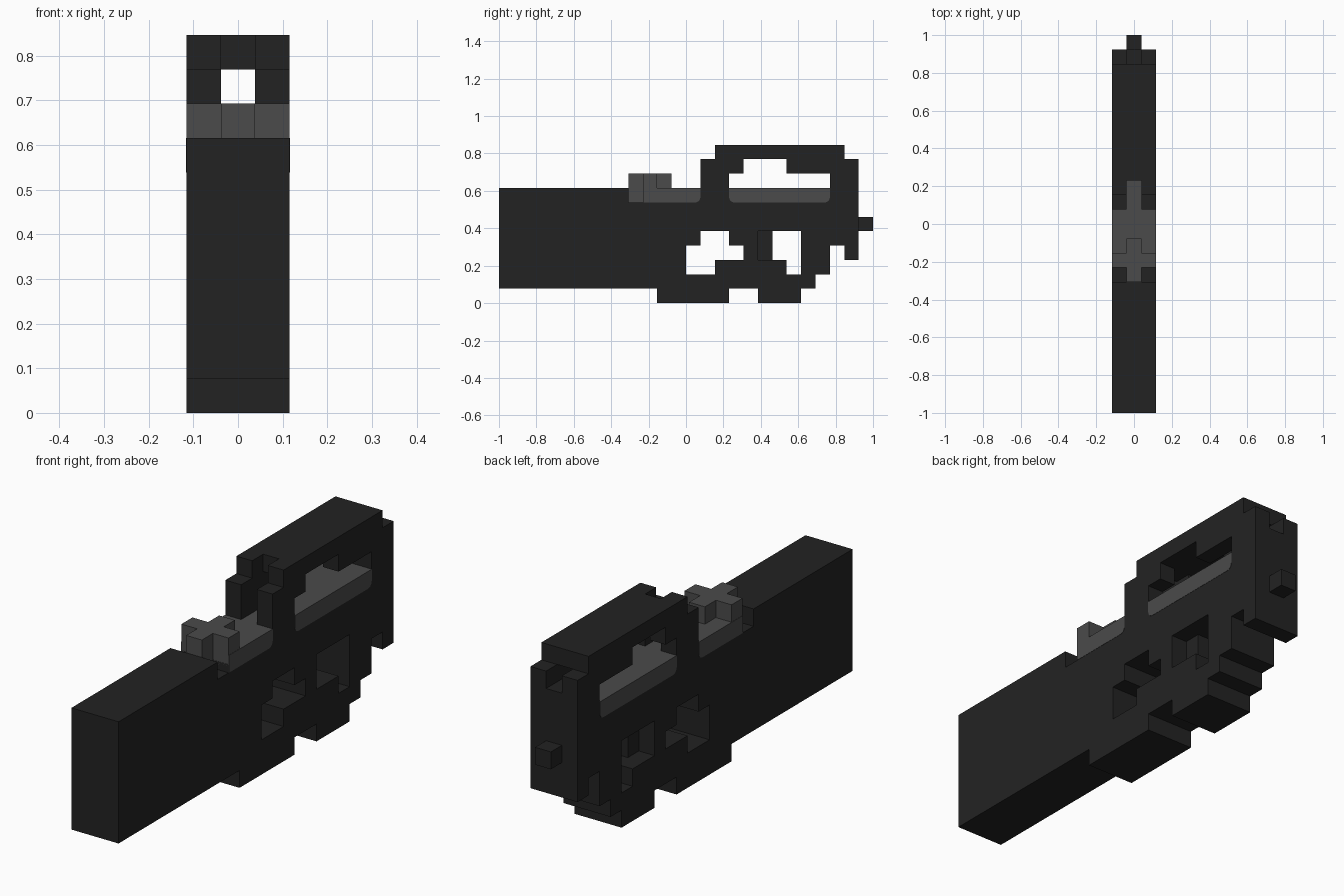
import bpy, bmesh, math
from mathutils import Matrix

cube = bpy.data.objects.get("Cube")
if cube:
    bpy.data.objects.remove(cube, do_unlink=True)

U = 2 / 26          # one block of the grid
HALF = 1.5          # half the width, in blocks


def material(name, value):
    m = bpy.data.materials.new(name)
    m.use_nodes = True
    col = (value, value, value, 1)
    m.diffuse_color = col
    m.node_tree.nodes["Principled BSDF"].inputs["Base Color"].default_value = col
    return m


BLACK = material("matte black", 0.0165)
GREY = material("steel grey", 0.070)


def extrude(name, loops, lo, hi, mat, axis="x"):
    """Extrude a flat profile (outline plus holes, in blocks) from lo to hi.
    Side profiles are (y, z) points; top profiles are (x, y) points."""
    curve = bpy.data.curves.new(name, "CURVE")
    curve.dimensions = "2D"
    curve.fill_mode = "BOTH"
    curve.extrude = (hi - lo) / 2
    for loop in loops:
        s = curve.splines.new("POLY")
        s.points.add(len(loop) - 1)
        for p, (a, b) in zip(s.points, loop):
            p.co = (a, b, 0, 1)
        s.use_cyclic_u = True
    tmp = bpy.data.objects.new(name + "_profile", curve)
    bpy.context.collection.objects.link(tmp)
    dg = bpy.context.evaluated_depsgraph_get()
    mesh = bpy.data.meshes.new_from_object(tmp.evaluated_get(dg))
    bpy.data.objects.remove(tmp, do_unlink=True)
    bpy.data.curves.remove(curve)

    # profile plane to model axes, then blocks to units
    turn = Matrix(((0, 0, 1, 0), (1, 0, 0, 0), (0, 1, 0, 0), (0, 0, 0, 1)))
    if axis == "z":
        turn = Matrix.Identity(4)
    shift = Matrix.Translation((0, 0, (lo + hi) / 2))
    place = Matrix.Scale(U, 4) @ Matrix.Translation((0, -13, 0))
    bm = bmesh.new()
    bm.from_mesh(mesh)
    bm.transform(place @ turn @ shift)
    bmesh.ops.remove_doubles(bm, verts=bm.verts, dist=1e-5)
    bmesh.ops.recalc_face_normals(bm, faces=bm.faces)
    for f in bm.faces:
        f.smooth = False
        f.material_index = 0
    bm.to_mesh(mesh)
    bm.free()
    mesh.name = name
    mesh.materials.clear()
    mesh.materials.append(mat)
    ob = bpy.data.objects.new(name, mesh)
    bpy.context.collection.objects.link(ob)
    return ob


def rect(y0, y1, z0, z1):
    return [(y0, z0), (y1, z0), (y1, z1), (y0, z1)]


def rounded(y0, y1, z0, z1, r, left=True):
    """Rectangle with rounded lower corners."""
    arc = [math.pi / 2 * i / 5 for i in range(6)]
    pts = [(y1 - r + r * math.sin(a), z0 + r - r * math.cos(a)) for a in arc]
    pts += [(y1, z1), (y0, z1)]
    if left:
        pts += [(y0 + r - r * math.cos(a), z0 + r - r * math.sin(a)) for a in arc]
    else:
        pts.append((y0, z0))
    return pts


# Main body with its two openings
outline = [(0, 1), (11, 1), (11, 0), (16, 0), (16, 1), (18, 1), (18, 0), (21, 0),
           (21, 1), (22, 1), (22, 2), (23, 2), (23, 4), (24, 4), (24, 3), (25, 3),
           (25, 9), (23, 9), (23, 7.5), (16, 7.5), (16, 7), (14, 7), (14, 7.5),
           (10, 7.5), (10, 7), (9, 7), (9, 8), (0, 8)]
grip_hole = [(13, 2), (15, 2), (15, 3), (17, 3), (17, 4), (16, 4), (16, 5),
             (14, 5), (14, 4), (13, 4)]
trigger_hole = [(18, 3), (20, 3), (20, 2), (21, 2), (21, 5), (18, 5)]
extrude("main_body", [outline, grip_hole, trigger_hole], -HALF, HALF, BLACK)

# Upper side frames, one per side, leaving a sight channel between them
frame = [(14, 7), (16, 7), (16, 9), (17, 9), (17, 10), (20, 10), (20, 9), (25, 9),
         (25, 10), (24, 10), (24, 11), (15, 11), (15, 10), (14, 10)]
for side, lo, hi in (("right", -HALF, -0.5), ("left", 0.5, HALF)):
    extrude(side + "_upper_frame", [frame], lo, hi, BLACK)

# Centre pieces, one block wide
for name, box, mat in (
        ("roof_centre", rect(16, 24, 10, 11), BLACK),
        ("trigger", rect(18, 19, 3, 5), BLACK),
        ("rear_knob", rect(25, 26, 5, 6), BLACK),
        ("front_key", rect(9, 10, 7, 8), GREY),
        ("channel_floor", rect(14, 16, 7, 8), GREY)):
    extrude(name, [box], -0.5, 0.5, mat)

# Grey slides, a hair proud of the body
PROUD = HALF + 0.015
extrude("front_slide", [rounded(10, 14, 7, 8, 0.35, left=False)], -PROUD, PROUD, GREY)
extrude("rear_slide", [rounded(16, 23, 7, 8, 0.35)], -PROUD, PROUD, GREY)

# Cross-shaped block on the front slide
cross = [(-0.5, 9), (0.5, 9), (0.5, 10), (HALF, 10), (HALF, 11), (0.5, 11),
         (0.5, 12), (-0.5, 12), (-0.5, 11), (-HALF, 11), (-HALF, 10), (-0.5, 10)]
extrude("cross_block", [cross], 8, 9, GREY, axis="z")
